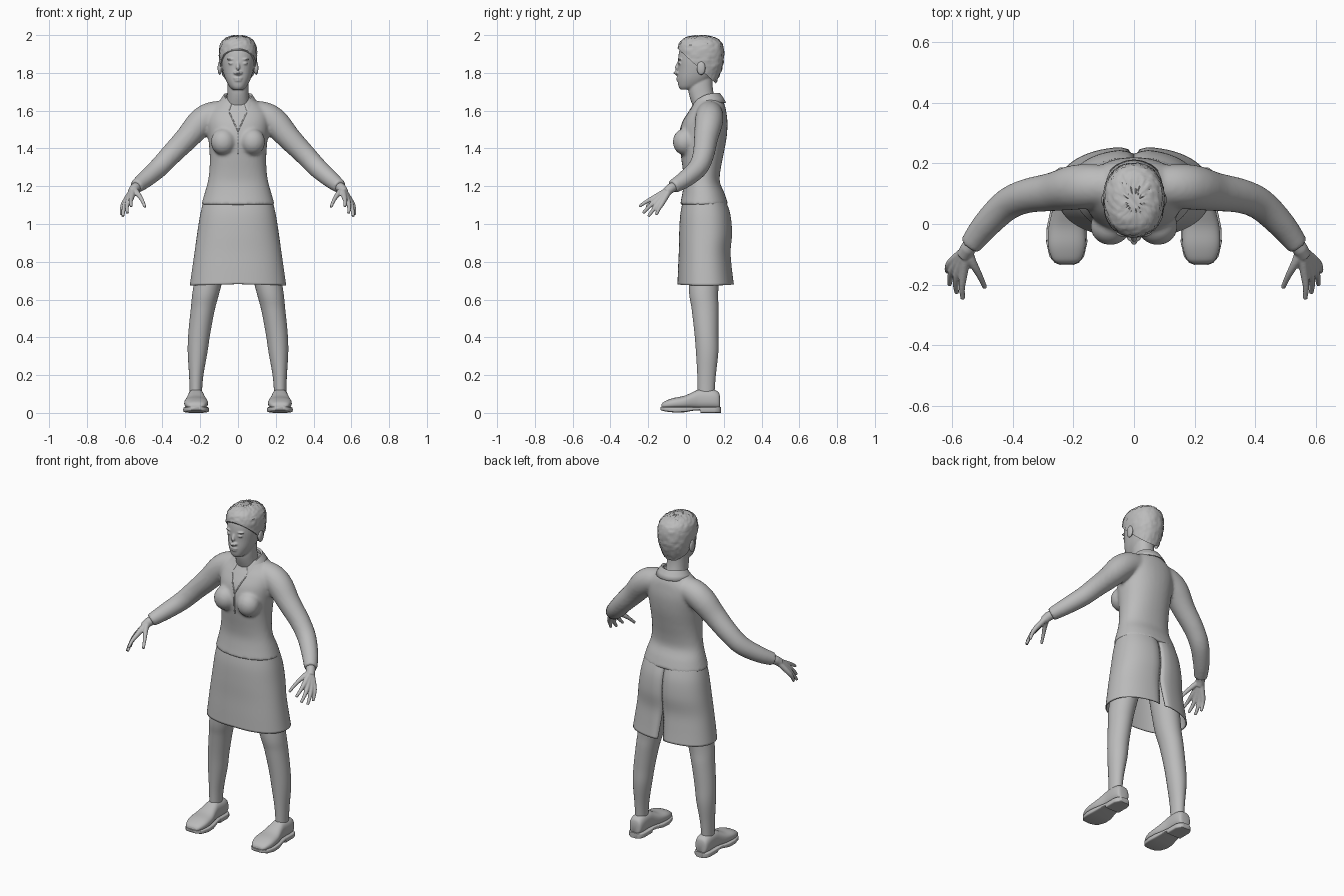
import bpy, bmesh, math, random
from mathutils import Vector, Matrix

random.seed(4)
if "Cube" in bpy.data.objects:
    bpy.data.objects.remove(bpy.data.objects["Cube"])

grey = bpy.data.materials.new("plain_grey")
grey.use_nodes = True
grey.diffuse_color = (0.5, 0.5, 0.5, 1)
grey.node_tree.nodes["Principled BSDF"].inputs["Base Color"].default_value = (0.5, 0.5, 0.5, 1)


def flow(rows, steps=6):
    """Smoothly interpolate rows of numbers (Catmull-Rom)."""
    out = []
    for i in range(len(rows) - 1):
        a, b, c, d = rows[max(i - 1, 0)], rows[i], rows[i + 1], rows[min(i + 2, len(rows) - 1)]
        for k in range(steps):
            t = k / steps
            out.append([0.5 * (2 * q + (r - p) * t + (2 * p - 5 * q + 4 * r - s) * t * t
                               + (3 * q - p - 3 * r + s) * t ** 3) for p, q, r, s in zip(a, b, c, d)])
    return out + [list(rows[-1])]


def skin(bm, rings, closed=True):
    """Join rings of points with quads; closed rings also get end caps."""
    loops = [[bm.verts.new(p) for p in ring] for ring in rings]
    n = len(loops[0])
    for low, high in zip(loops, loops[1:]):
        for i in range(n if closed else n - 1):
            j = (i + 1) % n
            bm.faces.new((low[i], low[j], high[j], high[i]))
    if closed:
        bm.faces.new(loops[0])
        bm.faces.new(loops[-1])


def oval(a, power):
    c, s = math.cos(a), math.sin(a)
    return (math.copysign(abs(c) ** (2 / power), c), math.copysign(abs(s) ** (2 / power), s))


def stack(bm, rows, side=1, power=2.2, n=36, along_y=False):
    """Loft of ovals; each row is level, centre x, half width, then near and far limits."""
    rings = []
    for level, cx, hw, near, far in rows:
        ring = []
        for i in range(n):
            u, v = oval(math.tau * i / n, power)
            x, d = side * cx + hw * u, (near + far) / 2 + (far - near) / 2 * v
            ring.append((x, level, d) if along_y else (x, d, level))
        rings.append(ring)
    skin(bm, rings)


def tube(bm, rows, side=1, n=20):
    """Round limb through rows of x, y, z, radius."""
    rings = []
    for i, row in enumerate(rows):
        before, after = rows[max(i - 1, 0)], rows[min(i + 1, len(rows) - 1)]
        turn = (Vector(after[:3]) - Vector(before[:3])).to_track_quat('Z', 'Y')
        ring = [Vector(row[:3]) + turn @ Vector((math.cos(math.tau * k / n), math.sin(math.tau * k / n), 0)) * row[3]
                for k in range(n)]
        rings.append([(side * p.x, p.y, p.z) for p in ring])
    skin(bm, rings)


def blob(bm, centre, radii):
    m = Matrix.Translation(centre) @ Matrix.Diagonal((*radii, 1))
    bmesh.ops.create_uvsphere(bm, u_segments=24, v_segments=16, radius=1, matrix=m)


def finish(name, bm, fuse=0, rounds=4):
    """Make the object; fuse is the cell size for blending overlapping shapes."""
    bmesh.ops.recalc_face_normals(bm, faces=bm.faces)
    mesh = bpy.data.meshes.new(name)
    bm.to_mesh(mesh)
    bm.free()
    mesh.materials.append(grey)
    obj = bpy.data.objects.new(name, mesh)
    bpy.context.collection.objects.link(obj)
    for other in bpy.context.selected_objects:
        other.select_set(False)
    obj.select_set(True)
    bpy.context.view_layer.objects.active = obj
    bpy.ops.object.shade_smooth_by_angle(angle=math.radians(45))
    if fuse:
        remesh = obj.modifiers.new("blend", 'REMESH')
        remesh.mode, remesh.voxel_size, remesh.use_smooth_shade = 'VOXEL', fuse, True
        relax = obj.modifiers.new("relax", 'SMOOTH')
        relax.factor, relax.iterations = 0.5, rounds
    return obj


def thicken(obj, amount, offset=0):
    solid = obj.modifiers.new("thickness", 'SOLIDIFY')
    solid.thickness, solid.offset = amount, offset


# Jacket: torso, bust and sleeves blended together
bm = bmesh.new()
stack(bm, flow([(1.10, 0, .195, -.032, .225), (1.16, 0, .178, -.02, .205), (1.22, 0, .161, -.012, .18),
                (1.28, 0, .152, -.016, .182), (1.36, 0, .15, -.027, .197), (1.45, 0, .157, -.036, .214),
                (1.53, 0, .165, -.022, .22), (1.59, 0, .16, .01, .214), (1.63, 0, .125, .035, .205),
                (1.67, 0, .075, .05, .185)]))
for s in (-1, 1):
    blob(bm, (s * .078, -.008, 1.435), (.066, .062, .07))
    tube(bm, flow([(.05, .125, 1.59, .065), (.14, .125, 1.573, .073), (.2, .12, 1.533, .074),
                   (.27, .106, 1.455, .064), (.355, .092, 1.367, .057), (.42, .063, 1.298, .053),
                   (.49, -.005, 1.237, .046), (.54, -.07, 1.197, .037)]), s)
jacket = finish("jacket", bm, .009, 6)

# Collar folded over the neckline
bm = bmesh.new()
rings = []
for radius, height in ((.064, 1.64), (.066, 1.685), (.074, 1.69), (.09, 1.665), (.104, 1.642)):
    ring = []
    for i in range(41):
        a = math.radians(-152 + 304 * i / 40)
        drop = .07 * ((1 - math.cos(a)) / 2) ** 3
        ring.append((radius * math.sin(a), .106 + radius * math.cos(a), height - drop))
    rings.append(ring)
skin(bm, rings, closed=False)
thicken(finish("collar", bm), .006)

# Neckline edges and front closure, laid on the jacket
for name, (x0, z0), (x1, z1) in (("left_lapel_edge", (.045, 1.59), (0, 1.49)),
                                 ("right_lapel_edge", (-.045, 1.59), (0, 1.49)),
                                 ("front_closure", (0, 1.49), (0, 1.37))):
    bm = bmesh.new()
    spots = [(x0 + (x1 - x0) * i / 16, z0 + (z1 - z0) * i / 16) for i in range(17)]
    skin(bm, [[(x - .003, -.2, z), (x + .003, -.2, z)] for x, z in spots], closed=False)
    strip = finish(name, bm)
    wrap = strip.modifiers.new("lay_on", 'SHRINKWRAP')
    wrap.target, wrap.wrap_method, wrap.use_project_y = jacket, 'PROJECT', True
    thicken(strip, .005)

# Skirt: open shell with a back seam and a slit
bm = bmesh.new()
rings = []
for z, hw, near, far in flow([(1.13, .178, -.012, .208), (1.05, .197, -.027, .234), (.95, .213, -.033, .243),
                              (.85, .227, -.035, .235), (.76, .24, -.039, .242), (.675, .252, -.042, .252)], 5):
    gap = .001 + .05 * max(0, (.85 - z) / .17)
    ring = []
    for i in range(73):
        u, v = oval(math.pi / 2 + gap + (math.tau - 2 * gap) * i / 72, 2.3)
        x, y = hw * u, (near + far) / 2 + (far - near) / 2 * v
        if v > 0:
            y -= .014 * math.exp(-(x / .025) ** 2)
        ring.append((x, y, z + .015 * (1 - abs(u)) * (1.13 - z)))
    rings.append(ring)
skin(bm, rings, closed=False)
thicken(finish("skirt", bm), .006)

fingers = {"index": ((.563, -.163, 1.142), (.568, -.21, 1.118), (.565, -.247, 1.093)),
           "middle": ((.58, -.157, 1.126), (.588, -.197, 1.09), (.585, -.228, 1.057)),
           "ring": ((.594, -.143, 1.115), (.606, -.175, 1.073), (.609, -.2, 1.04)),
           "little": ((.602, -.125, 1.113), (.615, -.145, 1.078), (.616, -.158, 1.048)),
           "thumb": ((.533, -.128, 1.163), (.51, -.17, 1.13), (.492, -.21, 1.09))}

for s, side in ((1, "left"), (-1, "right")):
    # Hand: fingers fanning out of the wrist
    bm = bmesh.new()
    tube(bm, [(.515, -.035, 1.215, .026), (.548, -.082, 1.188, .026), (.562, -.105, 1.168, .024)], s)
    for knuckle, joint, tip in fingers.values():
        tube(bm, flow([(.552, -.085, 1.185, .018), (*knuckle, .0145), (*joint, .0105), (*tip, .008)], 4), s, 12)
    finish(side + "_hand", bm, .004, 3)

    # Leg
    bm = bmesh.new()
    stack(bm, flow([(.98, .1, .085, .02, .2), (.67, .163, .073, .015, .172), (.55, .186, .064, .03, .172),
                    (.42, .205, .058, .045, .171), (.32, .214, .052, .053, .171), (.2, .221, .038, .06, .158),
                    (.12, .223, .033, .062, .152), (.07, .223, .033, .062, .152)]), s, 2)
    finish(side + "_leg", bm)

    # Shoe upper
    bm = bmesh.new()
    upper = [(-.13, .03, .025, .045), (-.115, .048, .022, .06), (-.07, .062, .02, .078), (-.01, .06, .02, .09),
             (.04, .049, .02, .112), (.075, .044, .02, .125), (.14, .044, .02, .124), (.172, .037, .02, .11),
             (.18, .022, .025, .085)]
    stack(bm, flow([(y, .222, hw, lo, hi) for y, hw, lo, hi in upper], 4), s, 2.5, along_y=True)
    finish(side + "_shoe", bm)

    # Sole with a raised heel block
    bm = bmesh.new()
    sole = [(-.136, .02, .016), (-.128, .04, .012), (-.108, .057, .007), (-.06, .068, .002), (-.01, .066, .003),
            (.04, .055, .012), (.075, .05, .014), (.078, .05, 0), (.15, .05, 0), (.173, .042, 0), (.186, .024, 0)]
    stack(bm, [(y, .222, hw, lo, .032) for y, hw, lo in sole], s, 6, along_y=True)
    finish(side + "_sole", bm)

# Head: skull, neck and features blended together
bm = bmesh.new()
stack(bm, flow([(1.712, 0, .028, -.03, .04), (1.73, 0, .047, -.04, .09), (1.77, 0, .068, -.044, .135),
                (1.82, 0, .082, -.042, .17), (1.87, 0, .089, -.042, .187), (1.92, 0, .089, -.034, .187),
                (1.96, 0, .075, -.013, .165), (1.983, 0, .045, .03, .13)], 5))
stack(bm, flow([(1.6, 0, .066, .045, .175), (1.67, 0, .058, .02, .152), (1.72, 0, .056, .012, .142),
                (1.78, 0, .055, .02, .14)]))
tube(bm, [(0, -.035, 1.86, .008), (0, -.05, 1.825, .011), (0, -.058, 1.803, .012), (0, -.04, 1.792, .012)])
blob(bm, (0, -.042, 1.772), (.024, .009, .006))
blob(bm, (0, -.041, 1.76), (.02, .009, .006))
for s in (-1, 1):
    blob(bm, (s * .014, -.046, 1.8), (.009, .01, .008))
    blob(bm, (s * .035, -.033, 1.85), (.016, .009, .007))
    blob(bm, (s * .036, -.032, 1.872), (.024, .01, .006))
    blob(bm, (s * .097, .08, 1.825), (.011, .024, .037))
finish("head", bm, .0045, 3)

# Hair: a tousled cap trimmed along the hairline
bm = bmesh.new()
stack(bm, flow([(1.72, 0, .055, .05, .148), (1.77, 0, .077, 0, .17), (1.83, 0, .094, -.03, .193),
                (1.88, 0, .1, -.043, .201), (1.93, 0, .099, -.043, .199), (1.965, 0, .086, -.03, .185),
                (1.988, 0, .058, 0, .152), (1.998, 0, .02, .05, .1)], 5), n=64)
for v in bm.verts:
    away = (v.co - Vector((0, .08, 1.86))).normalized()
    v.co += away * random.uniform(-.003, .003)
    v.co.z = min(v.co.z, 2)
cut = bmesh.ops.bisect_plane(bm, geom=bm.verts[:] + bm.edges[:] + bm.faces[:], plane_co=(0, -.04, 1.925),
                             plane_no=(0, .165, .18), clear_inner=True)
bmesh.ops.edgeloop_fill(bm, edges=[e for e in cut["geom_cut"] if isinstance(e, bmesh.types.BMEdge)])
finish("hair", bm)
